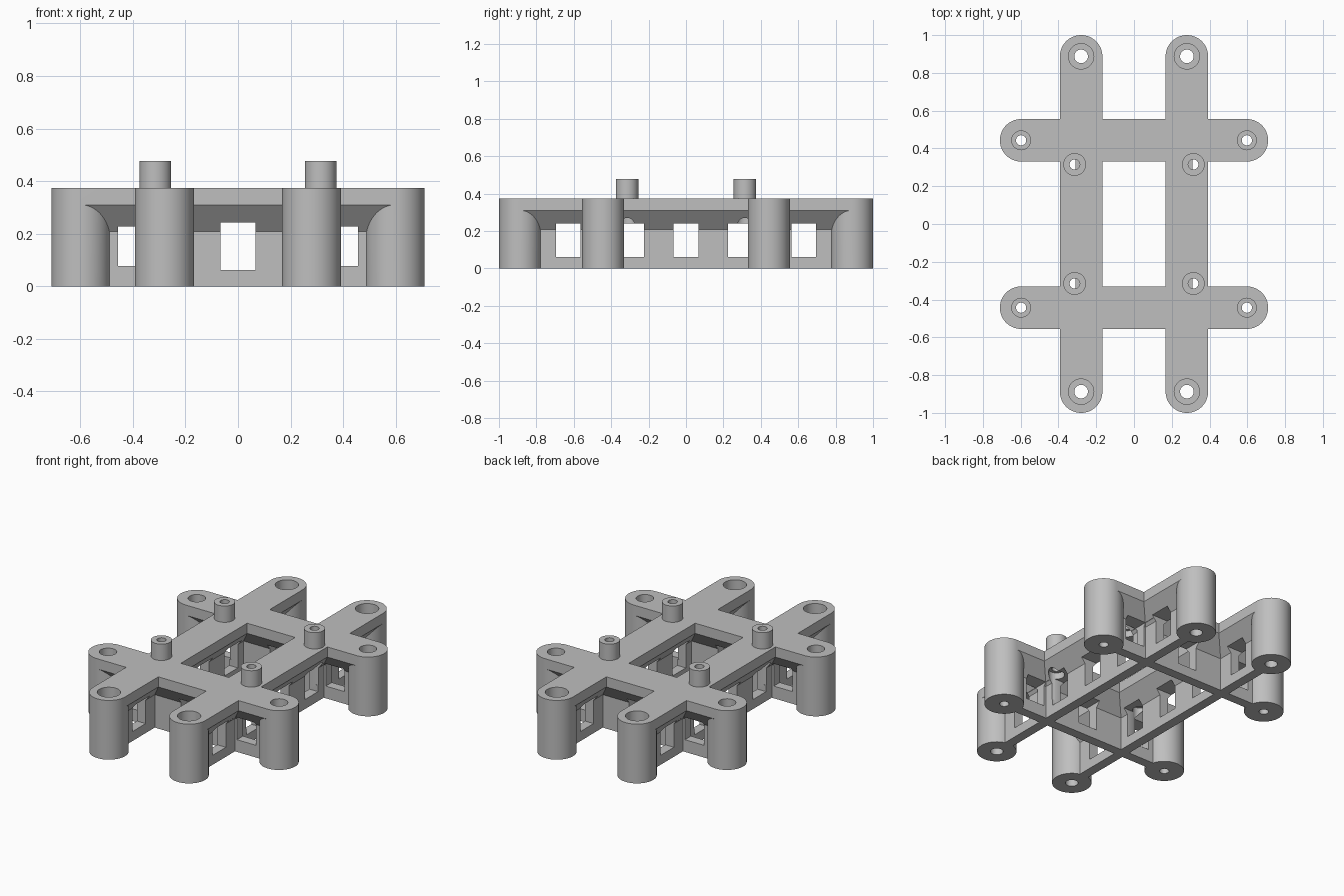
import bpy
import bmesh
import math
from mathutils import Matrix, Vector

cube = bpy.data.objects.get("Cube")
if cube:
    bpy.data.objects.remove(cube, do_unlink=True)

grey = bpy.data.materials.new("plain_grey")
grey.use_nodes = True
grey.diffuse_color = (0.52, 0.52, 0.52, 1)
grey.node_tree.nodes["Principled BSDF"].inputs["Base Color"].default_value = grey.diffuse_color

TOP, PLATE_BOTTOM, RIB_TOP = 0.374, 0.31, 0.208
HALF_WIDTH, HALF_RIB = 0.1125, 0.03
LONG_X, LONG_END = 0.28, 0.8875
CROSS_Y, CROSS_END = 0.443, 0.5975
PEG_X, PEG_Y, PEG_TOP = 0.314, 0.315, 0.477
SIGNS = (-1, 1)
CORNERS = [(sx, sy) for sx in SIGNS for sy in SIGNS]


def finish(name, bm):
    bmesh.ops.recalc_face_normals(bm, faces=bm.faces)
    mesh = bpy.data.meshes.new(name)
    bm.to_mesh(mesh)
    bm.free()
    mesh.materials.append(grey)
    obj = bpy.data.objects.new(name, mesh)
    bpy.context.collection.objects.link(obj)
    return obj


def cylinder(name, x, y, radius, low, high):
    bm = bmesh.new()
    bmesh.ops.create_cone(bm, cap_ends=True, segments=64, radius1=radius, radius2=radius,
                          depth=high - low, matrix=Matrix.Translation((x, y, (low + high) / 2)))
    return finish(name, bm)


def box(name, centre, size):
    bm = bmesh.new()
    bmesh.ops.create_cube(bm, size=1, matrix=Matrix.Translation(centre) @ Matrix.Diagonal((*size, 1)))
    return finish(name, bm)


def beam(name, offset, end, along_y):
    # Flat top plate, sloped underside and thin rib in one section
    half = [(HALF_WIDTH, TOP), (HALF_WIDTH, PLATE_BOTTOM), (HALF_RIB, RIB_TOP), (HALF_RIB, 0)]
    section = half + [(-w, z) for w, z in reversed(half)]
    bm = bmesh.new()
    verts = [bm.verts.new((offset + w, -end, z) if along_y else (-end, offset + w, z))
             for w, z in section]
    face = bm.faces.new(verts)
    out = bmesh.ops.extrude_face_region(bm, geom=[face])
    moved = [v for v in out["geom"] if isinstance(v, bmesh.types.BMVert)]
    shift = Vector((0, 2 * end, 0)) if along_y else Vector((2 * end, 0, 0))
    bmesh.ops.translate(bm, verts=moved, vec=shift)
    return finish(name, bm)


def combine(target, other, operation):
    other.hide_render = True
    mod = target.modifiers.new("combine", 'BOOLEAN')
    mod.operation = operation
    mod.solver = 'EXACT'
    mod.object = other
    bpy.context.view_layer.objects.active = target
    bpy.ops.object.modifier_apply(modifier=mod.name)
    bpy.data.objects.remove(other, do_unlink=True)


def smooth(obj):
    bpy.ops.object.select_all(action='DESELECT')
    obj.select_set(True)
    bpy.context.view_layer.objects.active = obj
    bpy.ops.object.shade_smooth_by_angle(angle=math.radians(30))


# Crossing beams
frame = beam("frame", -LONG_X, LONG_END, True)
combine(frame, beam("long_beam", LONG_X, LONG_END, True), 'UNION')
for s in SIGNS:
    combine(frame, beam("cross_beam", s * CROSS_Y, CROSS_END, False), 'UNION')

# Round posts at the beam ends: x, y, bore radius, counterbore radius
posts = [(LONG_X, LONG_END, 0.036, 0.067), (CROSS_END, CROSS_Y, 0.027, 0.05)]
for px, py, bore, wide in posts:
    for sx, sy in CORNERS:
        combine(frame, cylinder("post", sx * px, sy * py, HALF_WIDTH, 0, TOP), 'UNION')

# Stepped screw holes through the posts
for px, py, bore, wide in posts:
    for sx, sy in CORNERS:
        combine(frame, cylinder("bore", sx * px, sy * py, bore, -0.1, 0.5), 'DIFFERENCE')
        combine(frame, cylinder("counterbore", sx * px, sy * py, wide, 0.15, 0.5), 'DIFFERENCE')

# Windows in the ribs
for s in SIGNS:
    for y in (-0.63, -0.29, 0, 0.29, 0.63):
        combine(frame, box("window", (s * LONG_X, y, 0.15), (0.24, 0.132, 0.18)), 'DIFFERENCE')
    for x, height in ((-0.39, 0.15), (0, 0.18), (0.39, 0.15)):
        combine(frame, box("window", (x, s * CROSS_Y, 0.152), (0.132, 0.24, height)), 'DIFFERENCE')

# Tubular pegs with screw access from below
for sx, sy in CORNERS:
    x, y = sx * PEG_X, sy * PEG_Y
    combine(frame, cylinder("peg_bore", x, y, 0.027, 0.1, 0.5), 'DIFFERENCE')
    combine(frame, cylinder("screw_access", x, y, 0.046, 0.1, 0.28), 'DIFFERENCE')
    side = "left" if sx > 0 else "right"
    end = "back" if sy > 0 else "front"
    peg = cylinder(f"peg_{end}_{side}", x, y, 0.06, TOP, PEG_TOP)
    combine(peg, cylinder("peg_bore", x, y, 0.027, 0.2, 0.6), 'DIFFERENCE')
    smooth(peg)

smooth(frame)
